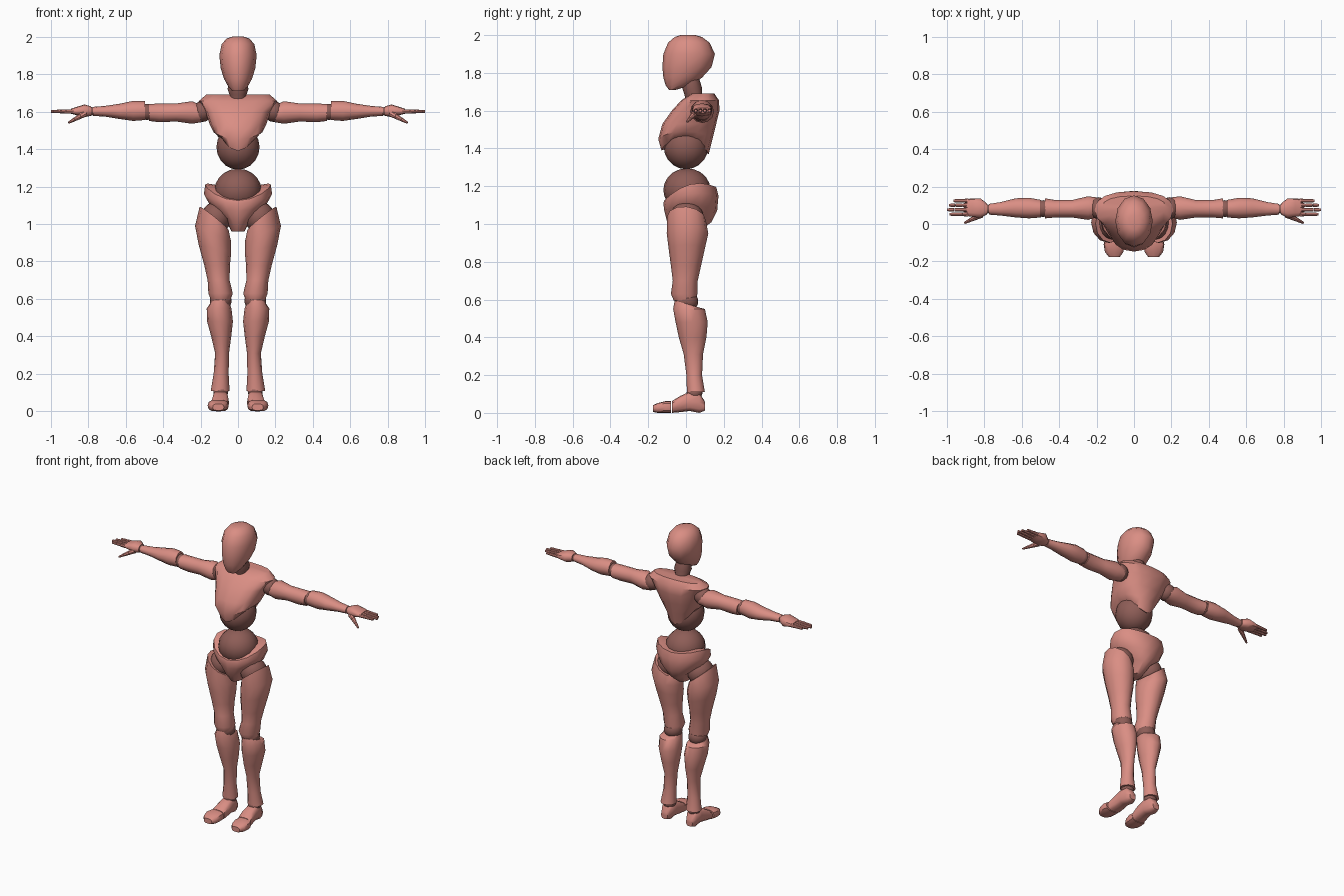
import bpy
import bmesh
from math import cos, sin, pi, radians, copysign
from mathutils import Matrix, Vector

default_cube = bpy.data.objects.get("Cube")
if default_cube:
    bpy.data.objects.remove(default_cube, do_unlink=True)


def make_material(name, colour):
    material = bpy.data.materials.new(name)
    material.use_nodes = True
    material.diffuse_color = colour
    material.node_tree.nodes["Principled BSDF"].inputs["Base Color"].default_value = colour
    return material


SHELL = make_material("salmon shell", (0.70, 0.27, 0.23, 1))
JOINT = make_material("dark joint", (0.27, 0.11, 0.095, 1))


def finish(name, bm, material, mirrored):
    """Turn a bmesh into a smooth shaded object, mirrored across x if asked."""
    bmesh.ops.recalc_face_normals(bm, faces=bm.faces)
    mesh = bpy.data.meshes.new(name)
    bm.to_mesh(mesh)
    bm.free()
    mesh.materials.append(material)
    obj = bpy.data.objects.new(name, mesh)
    bpy.context.collection.objects.link(obj)
    bpy.ops.object.select_all(action="DESELECT")
    obj.select_set(True)
    bpy.context.view_layer.objects.active = obj
    bpy.ops.object.shade_smooth_by_angle(angle=radians(42))
    if mirrored:
        mirror = obj.modifiers.new("Mirror", "MIRROR")
        mirror.use_mirror_merge = False
    return obj


def loft(name, axis, rings, mirrored=True, sides=12, square=1.0, material=SHELL):
    """Skin rounded rings given as (position, a min, a max, b min, b max, arch, tilt a, tilt b)."""
    bm = bmesh.new()
    loops = []
    for position, a0, a1, b0, b1, *bend in rings:
        arch, tilt_a, tilt_b = (bend + [0, 0, 0])[:3]
        loop = []
        for i in range(sides):
            angle = 2 * pi * i / sides
            u = copysign(abs(cos(angle)) ** square, cos(angle))
            v = copysign(abs(sin(angle)) ** square, sin(angle))
            a = (a0 + a1) / 2 + u * (a1 - a0) / 2
            b = (b0 + b1) / 2 + v * (b1 - b0) / 2
            t = position + arch * u * u + tilt_a * u + tilt_b * v
            point = {"x": (t, a, b), "y": (a, t, b), "z": (a, b, t)}[axis]
            loop.append(bm.verts.new(point))
        loops.append(loop)
    for low, high in zip(loops, loops[1:]):
        for i in range(sides):
            j = (i + 1) % sides
            bm.faces.new((low[i], low[j], high[j], high[i]))
    # Close both ends with a fan
    for loop in (loops[0], loops[-1]):
        centre = bm.verts.new(sum((v.co for v in loop), Vector()) / sides)
        for i in range(sides):
            bm.faces.new((loop[i], loop[(i + 1) % sides], centre))
    return finish(name, bm, material, mirrored)


def ball(name, centre, radii, mirrored=True):
    bm = bmesh.new()
    matrix = Matrix.Translation(centre) @ Matrix.Diagonal((*radii, 1))
    bmesh.ops.create_uvsphere(bm, u_segments=16, v_segments=10, radius=1, matrix=matrix)
    return finish(name, bm, JOINT, mirrored)


def segment(name, start, end, radius_start, radius_end):
    """A tapered finger bone between two points."""
    start, end = Vector(start), Vector(end)
    span = end - start
    turn = span.to_track_quat("Z", "Y").to_matrix().to_4x4()
    bm = bmesh.new()
    bmesh.ops.create_cone(bm, cap_ends=True, segments=8, radius1=radius_start,
                          radius2=radius_end, depth=span.length,
                          matrix=Matrix.Translation((start + end) / 2) @ turn)
    return finish(name, bm, SHELL, True)


# Head and neck
loft("head", "z", [
    (1.71, -.03, .03, -.09, -.055),
    (1.735, -.053, .053, -.108, .03),
    (1.775, -.075, .075, -.12, .085),
    (1.83, -.092, .092, -.125, .135),
    (1.90, -.1, .1, -.12, .153),
    (1.96, -.087, .087, -.095, .125),
    (1.99, -.06, .06, -.06, .085),
    (2.0, -.03, .03, -.03, .05)], mirrored=False)
loft("neck", "z", [
    (1.65, -.05, .05, 0, .1),
    (1.69, -.045, .045, -.01, .085),
    (1.72, -.056, .056, -.02, .085),
    (1.77, -.045, .045, -.02, .07)], mirrored=False, material=JOINT)

# Torso
loft("chest", "z", [
    (1.38, -.09, .09, -.13, .12, .08, 0, -.01),
    (1.45, -.13, .13, -.147, .14, .04),
    (1.53, -.15, .15, -.125, .16),
    (1.60, -.175, .175, -.075, .177),
    (1.655, -.21, .21, -.025, .175),
    (1.69, -.17, .17, .03, .15)], mirrored=False, sides=16, square=.85)
ball("upper_waist_ball", (0, 0, 1.41), (.115, .118, .12), mirrored=False)
ball("lower_waist_ball", (0, .005, 1.18), (.125, .125, .115), mirrored=False)
loft("pelvis", "z", [
    (.96, -.035, .035, -.06, .07),
    (1.01, -.075, .075, -.1, .135, .03),
    (1.07, -.15, .15, -.115, .165, .03),
    (1.13, -.182, .182, -.12, .172, .03, 0, .02),
    (1.16, -.175, .175, -.115, .16, .05, 0, .035)], mirrored=False, sides=16)

# Legs
ball("hip_ball", (.115, .005, 1.035), (.08, .088, .085))
loft("thigh", "z", [
    (.595, .04, .145, -.065, .055),
    (.63, .028, .158, -.08, .06),
    (.70, .045, .162, -.07, .062),
    (.78, .043, .18, -.08, .08),
    (.87, .036, .21, -.092, .1, 0, .02),
    (.95, .038, .229, -.102, .118, 0, .04),
    (1.03, .05, .205, -.1, .105, 0, .062, -.01)])
ball("knee_ball", (.092, .005, .59), (.058, .06, .055))
loft("shin", "z", [
    (.11, .045, .145, .005, .1),
    (.20, .05, .13, .002, .085),
    (.31, .048, .122, -.012, .09),
    (.40, .036, .143, -.038, .108),
    (.48, .027, .165, -.055, .115),
    (.55, .035, .167, -.068, .1),
    (.575, .045, .15, -.06, .08, 0, 0, -.02)])
ball("ankle_ball", (.092, .045, .105), (.04, .042, .035))
loft("foot", "y", [
    (-.075, .05, .148, 0, .062),
    (-.03, .048, .14, .004, .09),
    (.02, .052, .135, .01, .112),
    (.07, .055, .132, 0, .108),
    (.1, .07, .118, .012, .06)], square=.7)
loft("toes", "y", [
    (-.175, .075, .135, .005, .04),
    (-.15, .057, .155, 0, .052),
    (-.11, .05, .162, 0, .062),
    (-.08, .052, .155, 0, .062)], square=.7)

# Arms
ball("shoulder_ball", (.19, .085, 1.6), (.055, .058, .055))
loft("upper_arm", "x", [
    (.185, .04, .14, 1.545, 1.63),
    (.245, .022, .148, 1.535, 1.655),
    (.33, .035, .128, 1.547, 1.643),
    (.42, .035, .128, 1.543, 1.643),
    (.475, .03, .137, 1.55, 1.64)])
ball("elbow_ball", (.485, .082, 1.598), (.045, .045, .043))
loft("forearm", "x", [
    (.495, .035, .128, 1.555, 1.655),
    (.56, .03, .14, 1.55, 1.657),
    (.63, .035, .137, 1.56, 1.642),
    (.71, .045, .117, 1.573, 1.63),
    (.775, .05, .107, 1.577, 1.625)])
ball("wrist_ball", (.785, .08, 1.602), (.024, .025, .023))

# Hands
loft("palm", "x", [
    (.785, .05, .11, 1.577, 1.628),
    (.82, .033, .137, 1.57, 1.638),
    (.86, .038, .137, 1.58, 1.625),
    (.89, .043, .133, 1.588, 1.615)], square=.8)
fingers = {"index": .985, "middle": 1.0, "ring": .99, "little": .965}
for number, (finger, tip) in enumerate(fingers.items()):
    y = .052 + number * .024
    step = (tip - .882) / 3
    for joint in range(3):
        x = .882 + joint * step
        radius = .012 - joint * .0015
        segment(f"{finger}_finger_{joint + 1}", (x, y, 1.601), (x + step * .95, y, 1.6),
                radius, radius * .85)
thumb_base, thumb_tip = Vector((.815, .05, 1.59)), Vector((.905, .005, 1.54))
for joint in range(3):
    start = thumb_base.lerp(thumb_tip, joint / 3)
    end = thumb_base.lerp(thumb_tip, (joint + .95) / 3)
    segment(f"thumb_{joint + 1}", start, end, .018 - joint * .004, .014 - joint * .004)
